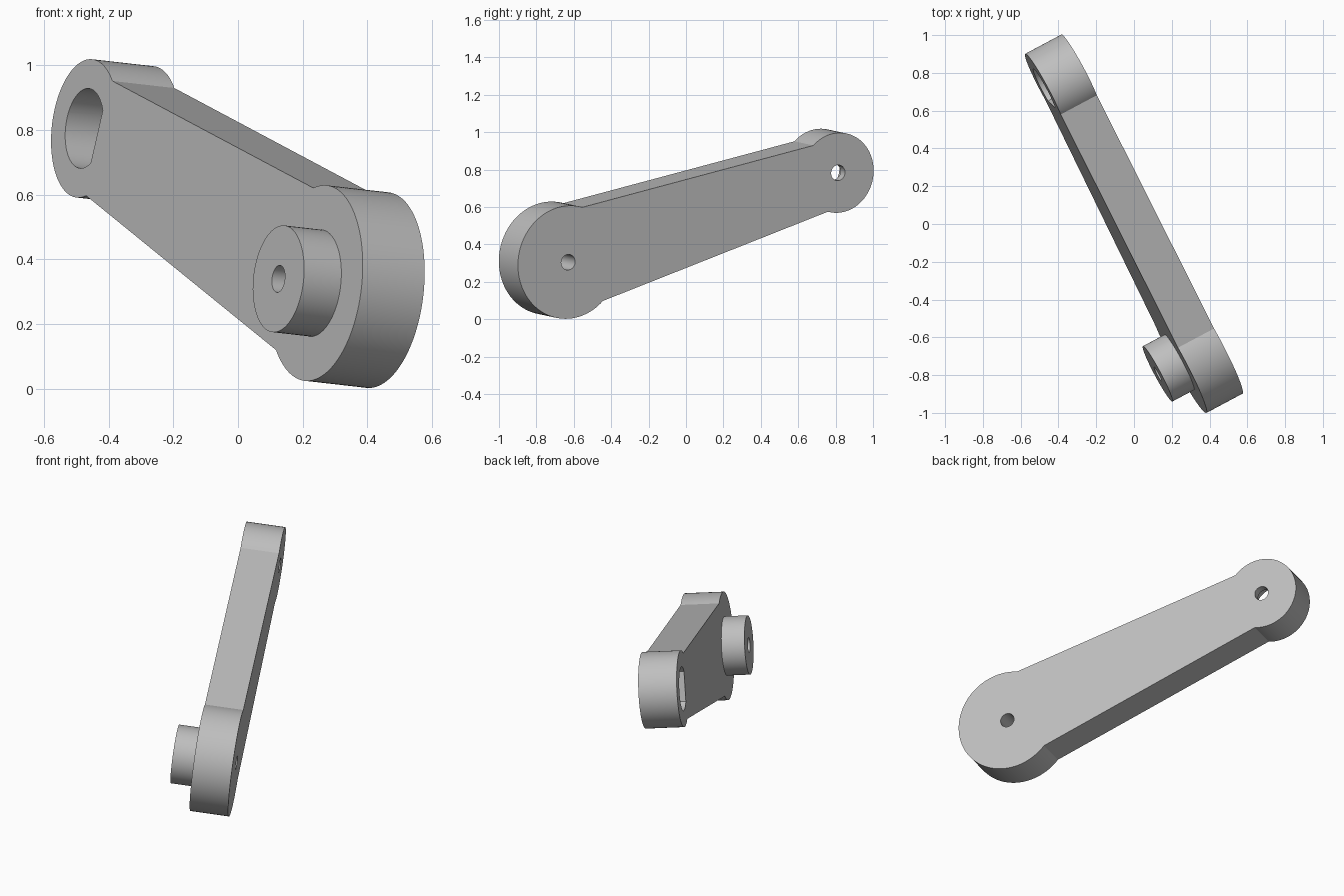
import bpy, bmesh
from math import sin, cos, pi, atan2, asin, radians
from mathutils import Matrix, Vector

cube = bpy.data.objects.get("Cube")
if cube:
    bpy.data.objects.remove(cube, do_unlink=True)

grey = bpy.data.materials.new("grey_metal")
grey.use_nodes = True
COLOUR = (0.52, 0.52, 0.52, 1)
grey.diffuse_color = COLOUR
grey.node_tree.nodes["Principled BSDF"].inputs["Base Color"].default_value = COLOUR

# Lever proportions: local x runs along the arm, local z through its thickness
LENGTH, THICK = 1.68, 0.218
BIG_R, SMALL_R = 0.304, 0.215
ARM_BIG, ARM_SMALL = 0.271, 0.180      # half widths at the two pivots
BOSS_R, BOSS_H, BORE_R = 0.166, 0.131, 0.042
POCKET_R, FLAT, POCKET_DEPTH = 0.124, 0.09, 0.165

# Tilted frame of the lever
normal = Vector((0.878, 0.468, -0.10)).normalized()
along = Vector((-0.716, 1.442, 0.478))
along = (along - normal * along.dot(normal)).normalized()
frame = Matrix((along, normal.cross(along), normal)).transposed().to_4x4()
frame.translation = (0.24, -0.732, 0.327)


def arc(cx, r, start, end, steps):
    angles = [start + (end - start) * i / steps for i in range(steps + 1)]
    return [(cx + r * cos(a), r * sin(a)) for a in angles]


def circle(cx, r):
    return arc(cx, r, 0, 2 * pi, 64)[:-1]


def prism(name, outline, z0, z1):
    bm = bmesh.new()
    base = bm.faces.new([bm.verts.new((x, y, z0)) for x, y in outline])
    top = bmesh.ops.extrude_face_region(bm, geom=[base])["geom"]
    bmesh.ops.translate(bm, vec=(0, 0, z1 - z0),
                        verts=[g for g in top if isinstance(g, bmesh.types.BMVert)])
    bmesh.ops.recalc_face_normals(bm, faces=bm.faces)
    mesh = bpy.data.meshes.new(name)
    bm.to_mesh(mesh)
    bm.free()
    mesh.materials.append(grey)
    ob = bpy.data.objects.new(name, mesh)
    ob.matrix_world = frame
    bpy.context.collection.objects.link(ob)
    return ob


def combine(target, other, operation):
    bpy.context.view_layer.objects.active = target
    mod = target.modifiers.new("combine", "BOOLEAN")
    mod.object, mod.operation, mod.solver = other, operation, "EXACT"
    bpy.ops.object.modifier_apply(modifier=mod.name)
    bpy.data.objects.remove(other, do_unlink=True)


# Lever plate: two round ends joined by a tapering arm
taper = atan2(ARM_BIG - ARM_SMALL, LENGTH)
big_join = pi / 2 - taper - (pi / 2 - asin(ARM_BIG * cos(taper) / BIG_R))
small_join = pi - taper - asin(ARM_SMALL * cos(taper) / SMALL_R)
outline = arc(0, BIG_R, big_join, 2 * pi - big_join, 72)
outline += arc(LENGTH, SMALL_R, -small_join, small_join, 72)
lever = prism("lever_arm", outline, 0, THICK)

# Boss on the front of the large end
combine(lever, prism("boss", circle(0, BOSS_R), -BOSS_H, THICK / 2), "UNION")

# Bores through both pivots, and the pocket with one flat side
for cx in (0, LENGTH):
    combine(lever, prism("bore_cutter", circle(cx, BORE_R), -1, 1), "DIFFERENCE")
half = pi - asin((POCKET_R ** 2 - FLAT ** 2) ** 0.5 / POCKET_R)
pocket = arc(LENGTH, POCKET_R, -half, half, 48)
combine(lever, prism("pocket_cutter", pocket, -0.1, POCKET_DEPTH), "DIFFERENCE")

bpy.ops.object.select_all(action="DESELECT")
lever.select_set(True)
bpy.context.view_layer.objects.active = lever
bpy.ops.object.shade_smooth_by_angle(angle=radians(25))
